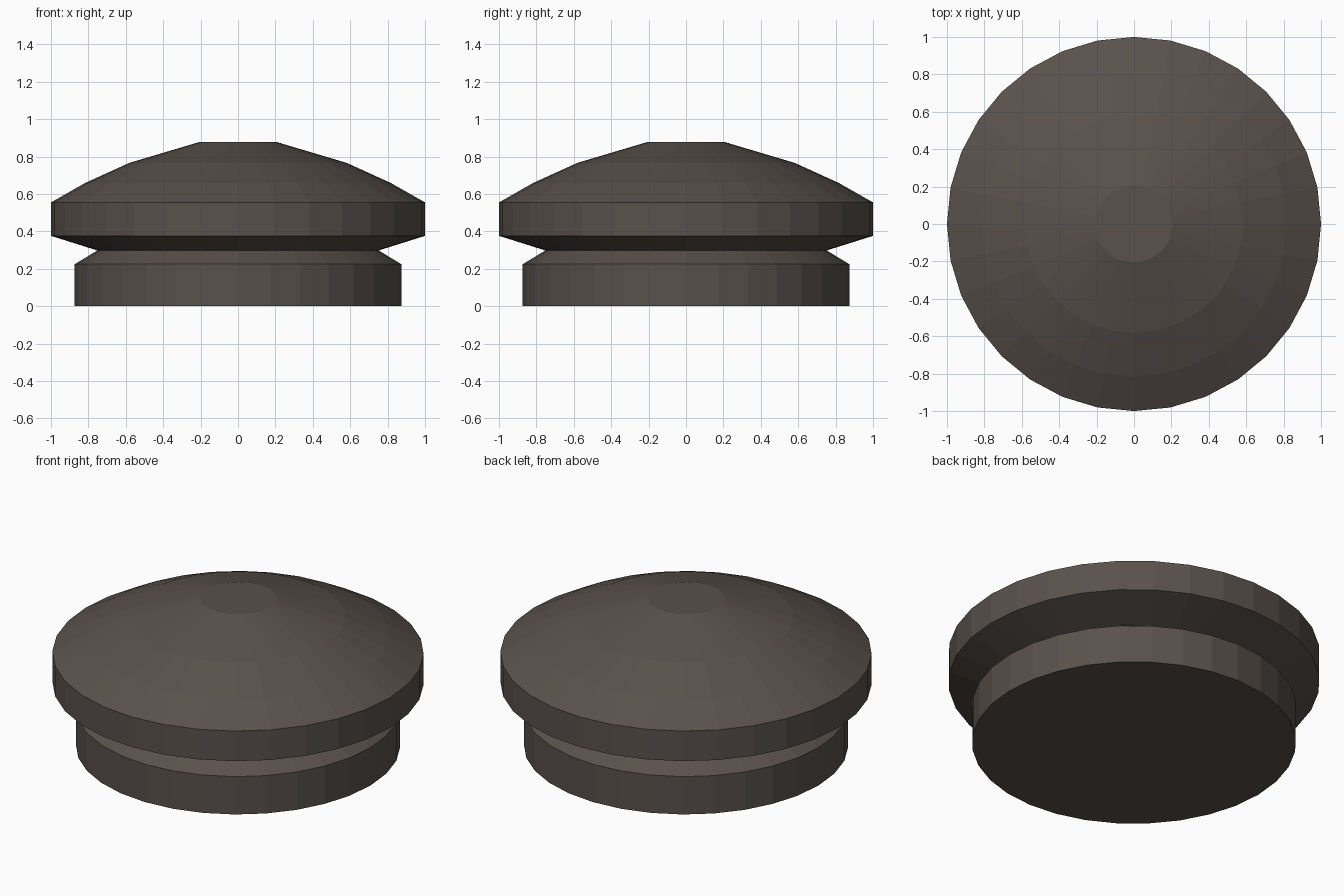
import bpy, bmesh, math

if "Cube" in bpy.data.objects:
    bpy.data.objects.remove(bpy.data.objects["Cube"])

SIDES = 32

mat = bpy.data.materials.new("dark warm grey")
mat.diffuse_color = (0.1, 0.082, 0.072, 1)
mat.use_nodes = True
mat.node_tree.nodes["Principled BSDF"].inputs["Base Color"].default_value = mat.diffuse_color


def lathe(name, profile):
    """Closed faceted solid turned from (radius, height) points, bottom to top."""
    bm = bmesh.new()
    rings = [[bm.verts.new((r * math.cos(2 * math.pi * i / SIDES),
                            r * math.sin(2 * math.pi * i / SIDES), z))
              for i in range(SIDES)] for r, z in profile]
    for low, high in zip(rings, rings[1:]):
        for i in range(SIDES):
            j = (i + 1) % SIDES
            bm.faces.new((low[i], low[j], high[j], high[i]))
    bm.faces.new(rings[0][::-1])
    bm.faces.new(rings[-1])
    mesh = bpy.data.meshes.new(name)
    bm.to_mesh(mesh)
    bm.free()
    mesh.materials.append(mat)
    obj = bpy.data.objects.new(name, mesh)
    bpy.context.collection.objects.link(obj)
    return obj


# Base drum, V groove, rim and stepped dome with a flat top
lathe("domed_cap", [
    (0.873, 0), (0.873, 0.225),
    (0.752, 0.298),
    (1.0, 0.376), (1.0, 0.555),
    (0.817, 0.659), (0.582, 0.766), (0.206, 0.878),
])
